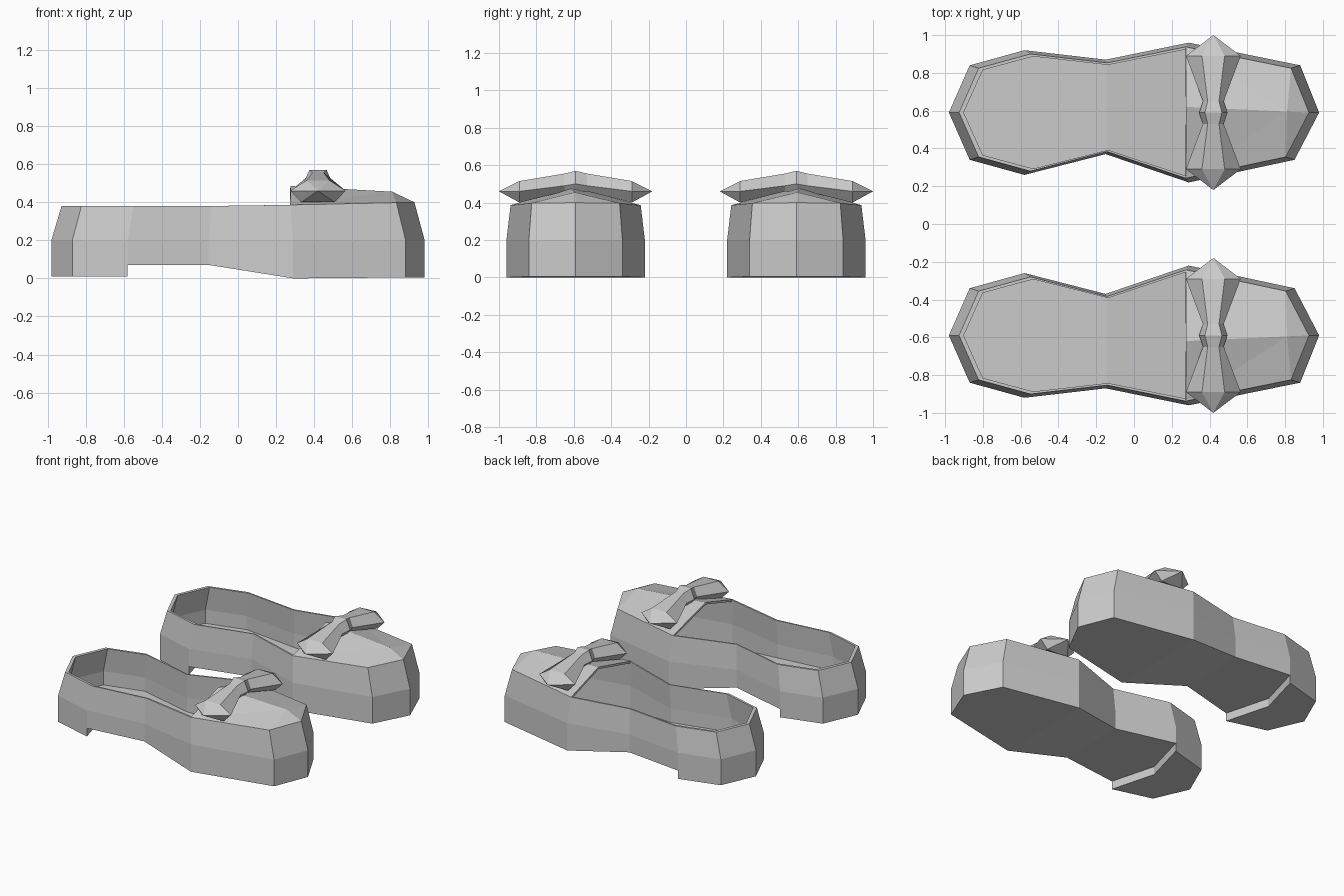
import bpy, bmesh

cube = bpy.data.objects.get("Cube")
if cube:
    bpy.data.objects.remove(cube)

grey = bpy.data.materials.new("plain_grey")
grey.use_nodes = True
GREY = (0.6, 0.6, 0.6, 1)
grey.diffuse_color = GREY
grey.node_tree.nodes["Principled BSDF"].inputs["Base Color"].default_value = GREY

CENTRE = 0.59  # sideways distance of each shoe from the middle

# Plan of one shoe, heel tip first, then outer side, toe tip, inner side
PLAN = [(-0.98, 0), (-0.87, 0.25), (-0.58, 0.33), (-0.15, 0.28), (0.29, 0.37),
        (0.88, 0.25), (0.98, 0), (0.85, -0.25), (0.29, -0.37), (-0.15, -0.22),
        (-0.58, -0.33), (-0.87, -0.25)]
N = len(PLAN)


def sole_z(x):
    if x < -0.1:
        return 0.07
    return 0 if x < 0.5 else 0.005


def rim_z(x):
    return 0.38 + 0.02 * max(0, x)


def finish(bm, name, side):
    """Place the part on its side and make it an object."""
    for v in bm.verts:
        v.co.y = side * (CENTRE + v.co.y)
    bmesh.ops.recalc_face_normals(bm, faces=bm.faces)
    mesh = bpy.data.meshes.new(name)
    bm.to_mesh(mesh)
    bm.free()
    mesh.materials.append(grey)
    obj = bpy.data.objects.new(name, mesh)
    bpy.context.collection.objects.link(obj)
    return obj


def ring(bm, sx, sy, height):
    return [bm.verts.new((x * sx, y * sy, height(x))) for x, y in PLAN]


def bridge(bm, a, b):
    n = len(a)
    for i in range(n):
        bm.faces.new((a[i], a[(i + 1) % n], b[(i + 1) % n], b[i]))


def cap(bm, r):
    """Close a plan ring with strips that run across the shoe."""
    bm.faces.new((r[0], r[1], r[-1]))
    for i in range(1, N // 2 - 1):
        bm.faces.new((r[i], r[i + 1], r[N - i - 1], r[N - i]))
    h = N // 2
    bm.faces.new((r[h - 1], r[h], r[h + 1]))


def make_body(name, side):
    bm = bmesh.new()
    rings = [ring(bm, 1, 1, sole_z),
             ring(bm, 1, 1, lambda x: 0.2),
             ring(bm, 0.945, 0.94, rim_z),
             ring(bm, 0.92, 0.9, rim_z),
             ring(bm, 0.97, 0.95, lambda x: 0.2),
             ring(bm, 0.97, 0.95, lambda x: sole_z(x) + 0.03)]
    for a, b in zip(rings, rings[1:]):
        bridge(bm, a, b)
    cap(bm, rings[0])
    cap(bm, rings[-1])
    finish(bm, name, side)


def make_heel(name, side):
    # Low block under the back, with a notched front
    bm = bmesh.new()
    outline = [PLAN[i] for i in (10, 11, 0, 1, 2)] + [(-0.67, 0)]
    low, high = [[bm.verts.new((x, y, z)) for x, y in outline] for z in (0.01, 0.07)]
    bridge(bm, low, high)
    for r in (low, high):
        bm.faces.new((r[0], r[1], r[2], r[5]))
        bm.faces.new((r[5], r[2], r[3], r[4]))
    finish(bm, name, side)


def make_vamp(name, side):
    # Ridged cover over the toes
    bm = bmesh.new()
    edge = [bm.verts.new((x * 0.945, y * 0.94, rim_z(x))) for x, y in PLAN[4:9]]
    back = bm.verts.new((0.275, 0.03, 0.485))
    front = bm.verts.new((0.81, 0.005, 0.455))
    for a, b in ((0, 1), (4, 3)):
        bm.faces.new((edge[a], edge[b], front))
        bm.faces.new((edge[a], front, back))
        bm.faces.new((edge[b], edge[2], front))
    obj = finish(bm, name, side)
    for p in obj.data.polygons:
        if p.normal.z < 0:
            p.flip()
    mod = obj.modifiers.new("thickness", "SOLIDIFY")
    mod.thickness = 0.015
    mod.offset = -1


def make_bow(name, side):
    # Sections: offset, half width, top half width, top z, middle z, bottom z
    half = [(0.06, 0.055, 0.03, 0.555, 0.49, 0.46),
            (0.30, 0.145, 0.06, 0.515, 0.46, 0.40)]
    knot = (0, 0.075, 0.045, 0.57, 0.5, 0.46)
    sections = [(-s[0], *s[1:]) for s in reversed(half)] + [knot] + half
    bm = bmesh.new()
    rings = []
    for y, w, wt, top, mid, low in sections:
        pts = [(-w, mid), (-wt, top), (wt, top), (w, mid), (w * 0.6, low), (-w * 0.6, low)]
        rings.append([bm.verts.new((0.42 + x, y, z)) for x, z in pts])
    for a, b in zip(rings, rings[1:]):
        bridge(bm, a, b)
    # Pointed wing tips
    for r, y in ((rings[0], -0.41), (rings[-1], 0.41)):
        tip = bm.verts.new((0.42, y, 0.46))
        for i in range(6):
            bm.faces.new((r[i], r[(i + 1) % 6], tip))
    finish(bm, name, side)


for label, side in (("left", 1), ("right", -1)):
    make_body(label + "_shoe_body", side)
    make_heel(label + "_heel", side)
    make_vamp(label + "_toe_cover", side)
    make_bow(label + "_bow", side)
